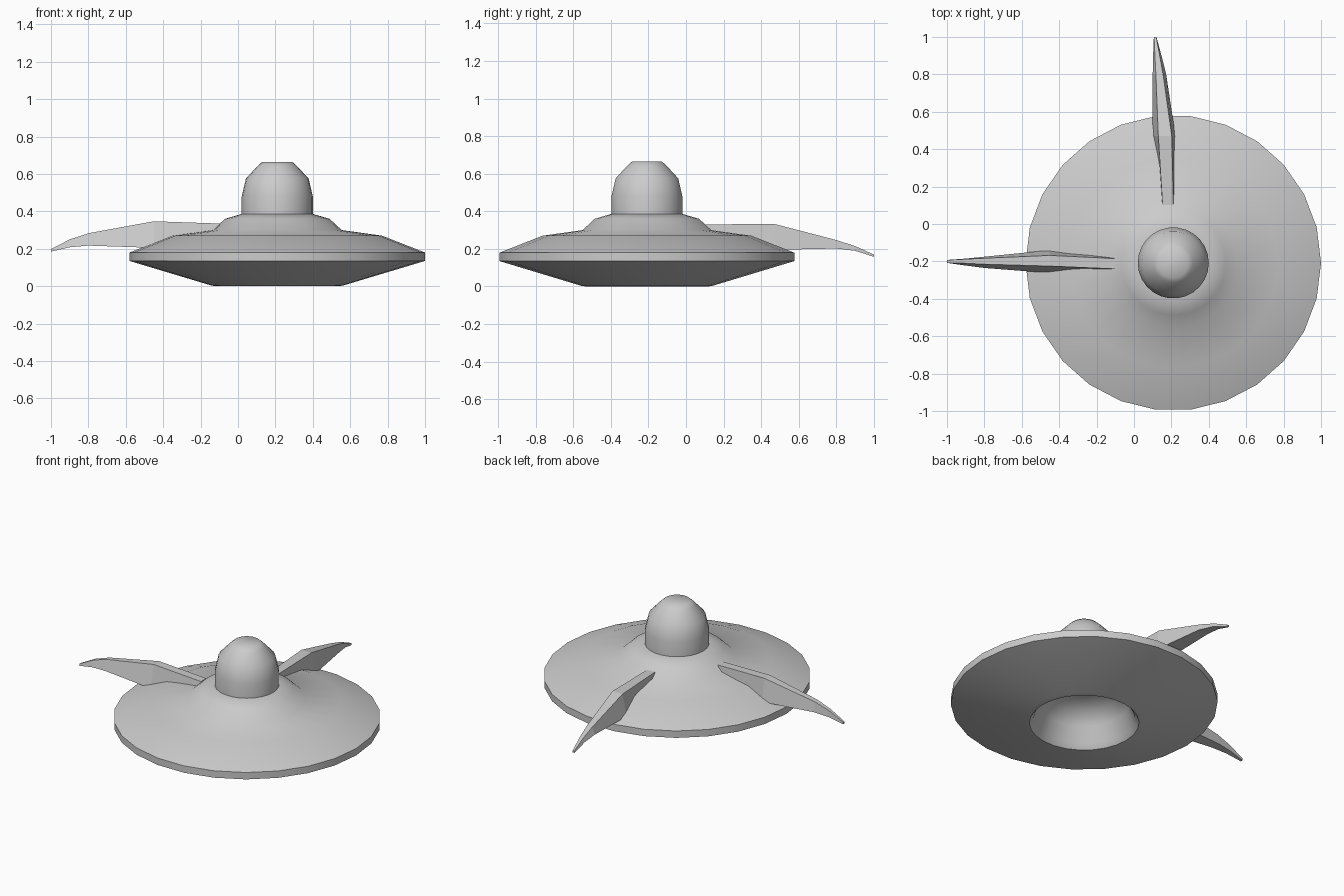
import bpy, bmesh, math

if "Cube" in bpy.data.objects:
    bpy.data.objects.remove(bpy.data.objects["Cube"])

CX, CY, SIDES = 0.21, -0.208, 26


def finish(name, bm, smooth):
    bmesh.ops.recalc_face_normals(bm, faces=bm.faces)
    me = bpy.data.meshes.new(name)
    bm.to_mesh(me)
    bm.free()
    ob = bpy.data.objects.new(name, me)
    bpy.context.collection.objects.link(ob)
    if smooth:
        bpy.ops.object.select_all(action='DESELECT')
        ob.select_set(True)
        bpy.context.view_layer.objects.active = ob
        bpy.ops.object.shade_smooth_by_angle(angle=math.radians(50))
    return ob


def lathe(name, profile):
    """Revolve (radius, z) points around the saucer axis and cap both ends."""
    bm = bmesh.new()
    rings = []
    for r, z in profile:
        rings.append([bm.verts.new((CX + r * math.cos(2 * math.pi * i / SIDES),
                                    CY + r * math.sin(2 * math.pi * i / SIDES), z))
                      for i in range(SIDES)])
    for a, b in zip(rings, rings[1:]):
        for i in range(SIDES):
            j = (i + 1) % SIDES
            bm.faces.new((a[i], a[j], b[j], b[i]))
    bm.faces.new(rings[0])
    bm.faces.new(rings[-1])
    return finish(name, bm, True)


def fin(name, stations, place):
    """Loft four-sided sections: (along, top_lo, top_hi, low_lo, low_hi, z_top, z_low)."""
    bm = bmesh.new()
    rings = []
    for d, t0, t1, b0, b1, zt, zb in stations:
        pts = ((t0, zt), (t1, zt), (b1, zb), (b0, zb))
        rings.append([bm.verts.new(place(d, s, z)) for s, z in pts])
    for a, b in zip(rings, rings[1:]):
        for i in range(4):
            j = (i + 1) % 4
            bm.faces.new((a[i], a[j], b[j], b[i]))
    bm.faces.new(rings[0])
    bm.faces.new(rings[-1])
    return finish(name, bm, False)


# Saucer hull with the recess underneath
lathe("saucer_hull", [
    (0.15, 0.385), (0.195, 0.385), (0.28, 0.36), (0.345, 0.30), (0.56, 0.27),
    (0.79, 0.18), (0.79, 0.135), (0.35, 0.003), (0.325, 0.0), (0.30, 0.03),
    (0.265, 0.13), (0.20, 0.20), (0.10, 0.23)])

# Cockpit dome
lathe("cockpit_dome", [
    (0.19, 0.37), (0.19, 0.48), (0.168, 0.575), (0.105, 0.643), (0.08, 0.665)])

# Left fin, running toward -x
fin("left_fin", [
    (0.10, -0.24, -0.185, -0.25, -0.18, 0.335, 0.22),
    (0.45, -0.225, -0.168, -0.262, -0.14, 0.347, 0.205),
    (0.80, -0.215, -0.183, -0.235, -0.175, 0.283, 0.217),
    (0.90, -0.21, -0.188, -0.222, -0.185, 0.25, 0.208),
    (1.00, -0.207, -0.193, -0.208, -0.192, 0.198, 0.185)],
    lambda d, s, z: (-d, s, z))

# Rear fin, running toward +y
fin("rear_fin", [
    (0.10, 0.153, 0.21, 0.148, 0.217, 0.33, 0.21),
    (0.47, 0.13, 0.202, 0.10, 0.222, 0.333, 0.195),
    (0.80, 0.117, 0.155, 0.10, 0.172, 0.247, 0.202),
    (0.90, 0.112, 0.137, 0.102, 0.147, 0.215, 0.19),
    (1.00, 0.107, 0.119, 0.106, 0.12, 0.17, 0.158)],
    lambda d, s, z: (s, d, z))
